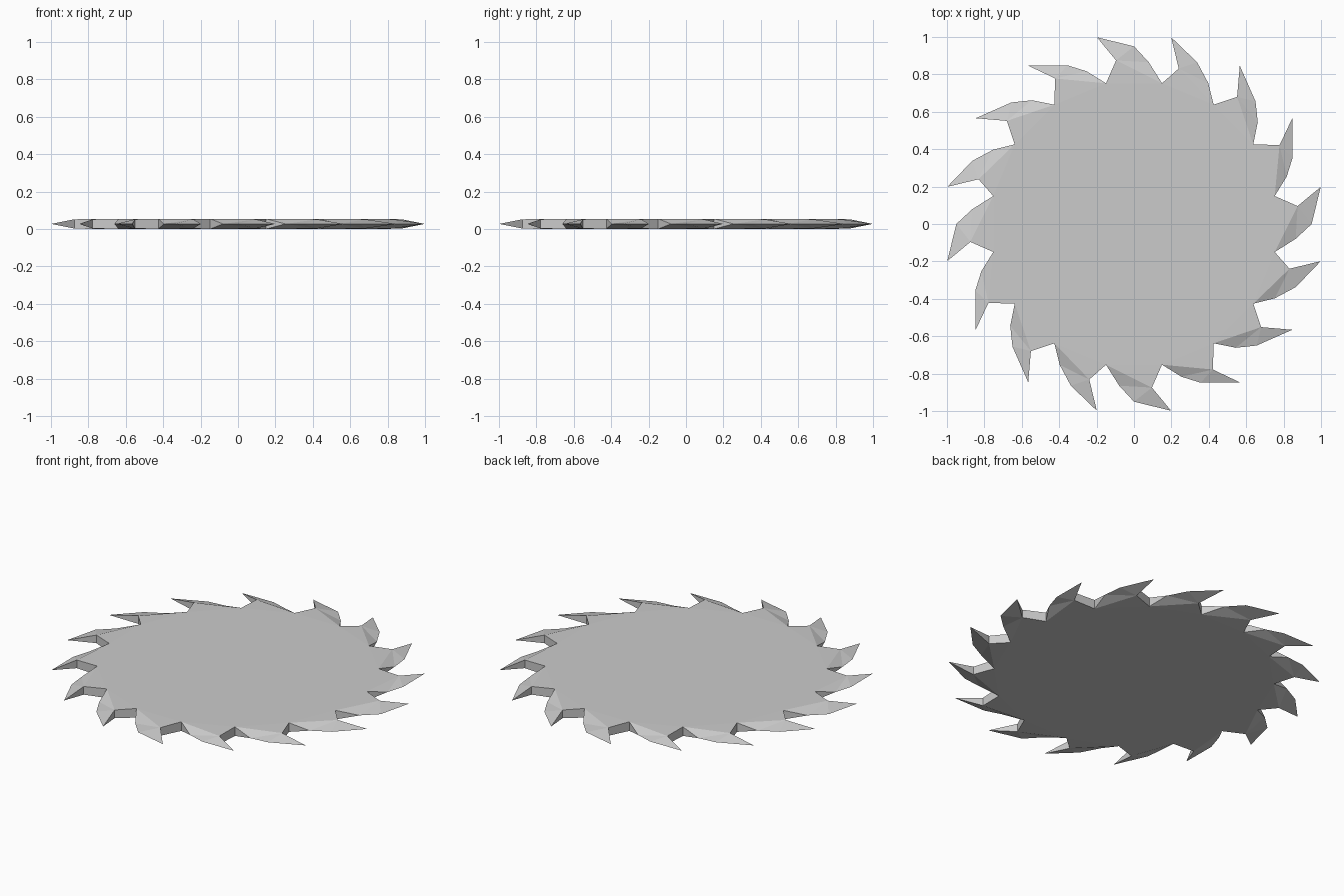
import bpy, bmesh
from math import radians, cos, sin

if "Cube" in bpy.data.objects:
    bpy.data.objects.remove(bpy.data.objects["Cube"])

TOP = 0.055          # plate thickness
MID = TOP / 2        # height of the sharpened edge
LIP = 0.003          # slight drop of the tooth root
TEETH = 16
R_TIP, R_ROOT = 1.018, 0.767

# four hand-cut tooth shapes, repeated each quarter turn:
# (radius, degrees behind the tip) for hook, back and heel points
SHAPES = [
    [(0.88, 5.0), (0.95, 11.25), (0.868, 16.5)],
    [(0.885, 5.3), (0.92, 11.0), (0.855, 16.5)],
    [(0.875, 5.3), (0.923, 11.0), (0.857, 16.8)],
    [(0.865, 4.8), (0.928, 10.1), (0.852, 16.5)],
]

bm = bmesh.new()


def vert(r, deg, z):
    a = radians(deg)
    return bm.verts.new((r * cos(a), r * sin(a), z))


# central disc: root points on both faces
angles = [11.25 + 22.5 * k for k in range(TEETH)]
top = [vert(R_ROOT, a, TOP) for a in angles]
bottom = [vert(R_ROOT, a, 0) for a in angles]
bm.faces.new(top)
bm.faces.new(bottom[::-1])

# teeth: thick at the gullet wall, knife edge along the curved back
for k, a in enumerate(angles):
    hook, back, heel = SHAPES[k % 4]
    tip = vert(R_TIP, a, MID)
    b = vert(back[0], a - back[1], MID)
    h = vert(heel[0], a - heel[1], MID)
    hooks = [vert(hook[0], a - hook[1], z) for z in (TOP - LIP, LIP)]
    for ring, i in ((top, hooks[0]), (bottom, hooks[1])):
        root, end = ring[k], ring[k - 1]
        for tri in ((root, end, i), (i, end, h), (i, h, b), (i, b, tip)):
            bm.faces.new(tri)
    bm.faces.new((top[k], hooks[0], hooks[1], bottom[k]))   # gullet wall
    bm.faces.new((hooks[0], tip, hooks[1]))                 # cutting face
    bm.faces.new((top[k - 1], bottom[k - 1], h))            # heel

bmesh.ops.recalc_face_normals(bm, faces=bm.faces[:])
mesh = bpy.data.meshes.new("saw_blade")
bm.to_mesh(mesh)
bm.free()
blade = bpy.data.objects.new("saw_blade", mesh)
bpy.context.collection.objects.link(blade)
